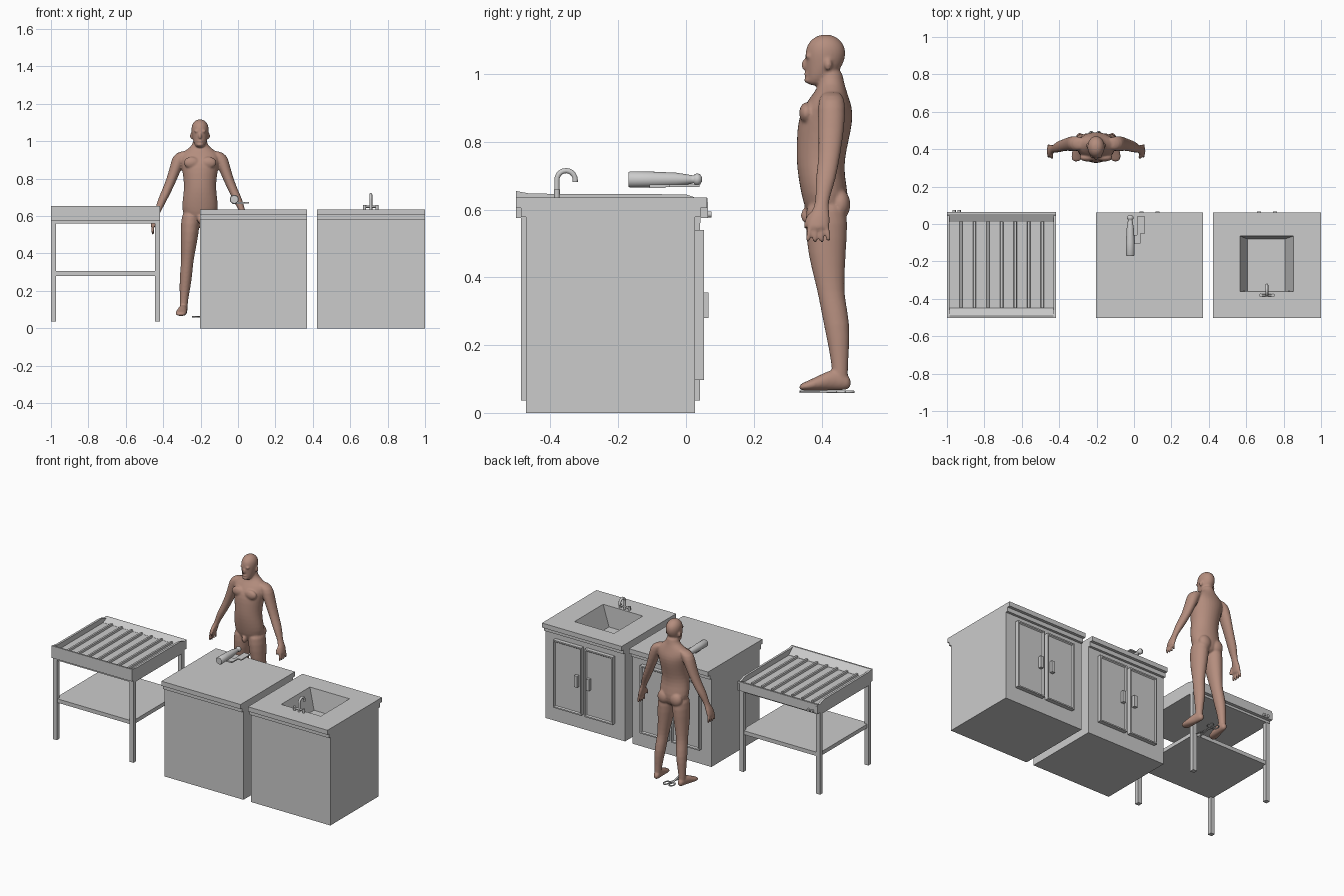
import bpy, bmesh, math
from mathutils import Matrix

if "Cube" in bpy.data.objects:
    bpy.data.objects.remove(bpy.data.objects["Cube"])

def finish(bm, name, smooth=False, mat=None):
    bmesh.ops.recalc_face_normals(bm, faces=bm.faces[:])
    me = bpy.data.meshes.new(name)
    bm.to_mesh(me)
    bm.free()
    if smooth:
        for p in me.polygons:
            p.use_smooth = True
    ob = bpy.data.objects.new(name, me)
    bpy.context.scene.collection.objects.link(ob)
    if mat:
        me.materials.append(mat)
    return ob

def hexa(name, x0, x1, y0, y1, z0, z1, top=None):
    # box, optionally with a different rectangle on top
    a = [(x0, y0), (x1, y0), (x1, y1), (x0, y1)]
    t = top or (x0, x1, y0, y1)
    b = [(t[0], t[2]), (t[1], t[2]), (t[1], t[3]), (t[0], t[3])]
    bm = bmesh.new()
    lo = [bm.verts.new((*p, z0)) for p in a]
    hi = [bm.verts.new((*p, z1)) for p in b]
    bm.faces.new(lo)
    bm.faces.new(hi)
    for i in range(4):
        j = (i + 1) % 4
        bm.faces.new((lo[i], lo[j], hi[j], hi[i]))
    return finish(bm, name)

def profile_x(name, pts, x0, x1):
    # yz profile extruded along x
    bm = bmesh.new()
    f = bm.faces.new([bm.verts.new((x0, y, z)) for y, z in pts])
    r = bmesh.ops.extrude_face_region(bm, geom=[f], use_keep_orig=True)
    bmesh.ops.translate(bm, vec=(x1 - x0, 0, 0),
                        verts=[v for v in r['geom'] if isinstance(v, bmesh.types.BMVert)])
    return finish(bm, name)

def loft(bm, secs, axis='z', n=16, s=1, ox=0):
    # elliptical sections (x, y, z, r1, r2) across axis z or y
    rings = []
    for x, y, z, a, b in secs:
        ring = []
        for i in range(n):
            t = 2 * math.pi * i / n
            c, d = a * math.cos(t), b * math.sin(t)
            p = (x + c, y + d, z) if axis == 'z' else (x + c, y, z + d)
            ring.append(bm.verts.new((ox + s * p[0], p[1], p[2])))
        rings.append(ring)
    for r, q in zip(rings, rings[1:]):
        for i in range(n):
            j = (i + 1) % n
            bm.faces.new((r[i], r[j], q[j], q[i]))
    bm.faces.new(rings[0])
    bm.faces.new(rings[-1])

def lofted(name, secs, axis='z', n=20):
    bm = bmesh.new()
    loft(bm, secs, axis, n)
    ob = finish(bm, name, True)
    for p in ob.data.polygons:
        p.use_smooth = len(p.vertices) == 4
    return ob

def pipe(name, pts, r):
    cu = bpy.data.curves.new(name, 'CURVE')
    cu.dimensions = '3D'
    cu.bevel_depth = r
    cu.bevel_resolution = 3
    cu.use_fill_caps = True
    sp = cu.splines.new('POLY')
    sp.use_smooth = True
    sp.points.add(len(pts) - 1)
    for p, q in zip(sp.points, pts):
        p.co = (*q, 1)
    ob = bpy.data.objects.new(name, cu)
    bpy.context.scene.collection.objects.link(ob)
    return ob

# cabinets with counters, doors and handles on the +y side
def cabinet(tag, x0, x1):
    c = (x0 + x1) / 2
    body = hexa(tag + "_body", x0, x1, -.472, .027, 0, .58)
    lip = hexa(tag + "_lip", x0, x1, -.487, .043, .578, .607)
    slab = hexa(tag + "_counter", x0, x1, -.502, .062, .605, .635)
    for s, side in ((-1, "left"), (1, "right")):
        a, b = sorted((c + s * .012, c + s * .215))
        d = hexa(f"{tag}_door_{side}", a, b, .025, .053, .097, .54)
        bm = bmesh.new()
        bm.from_mesh(d.data)
        f = max(bm.faces, key=lambda f: f.calc_center_median().y)
        bmesh.ops.inset_region(bm, faces=[f], thickness=.012, depth=0)
        bmesh.ops.inset_region(bm, faces=[f], thickness=.008, depth=-.008)
        bm.to_mesh(d.data)
        bm.free()
        h = c + s * .043
        hexa(f"{tag}_handle_{side}", h - .011, h + .011, .044, .066, .28, .355)
    return body, lip, slab

cabinet("work_cabinet", -.203, .37)
parts = cabinet("sink_cabinet", .423, 1.0)

# sink basin
cut = hexa("sink_cutter", .607, .808, -.357, -.08, .5, .655, top=(.56, .86, -.362, -.062))
cut.hide_render = True
cut.hide_viewport = True
for ob in parts:
    m = ob.modifiers.new("basin", 'BOOLEAN')
    m.operation = 'DIFFERENCE'
    m.solver = 'EXACT'
    m.object = cut

# faucet
arc = [(.71, -.354 - .027 * math.cos(t), .688 + .027 * math.sin(t))
       for t in [math.pi * i / 10 for i in range(11)]]
pipe("faucet_neck", [(.71, -.381, .63)] + arc + [(.71, -.327, .682)], .008)
pipe("faucet_bar", [(.678, -.381, .65), (.742, -.381, .65)], .006)
for s in (-1, 1):
    x = .71 + s * .033
    lofted("faucet_knob", [(x, -.381, .635, .008, .008), (x, -.381, .66, .009, .009)], n=12)

# drain table
X0, X1 = -1.0, -.417
for x in (X0, X1 - .028):
    for y in (-.487, .013):
        hexa("table_leg", x, x + .028, y, y + .028, .037, .565)
hexa("table_shelf", X0 + .01, X1 - .01, -.48, .035, .28, .305)
hexa("tray_base", X0, X1, -.487, .043, .56, .577)
hexa("tray_floor", X0 + .002, X1 - .002, -.49, .05, .575, .612)
side = [(-.502, .575), (-.502, .655), (-.46, .647), (0, .645), (.065, .622), (.065, .575)]
profile_x("tray_wall_left", side, X0, X0 + .014)
profile_x("tray_wall_right", side, X1 - .014, X1)
profile_x("tray_front", [(-.502, .575), (-.502, .654), (-.492, .654), (-.448, .613), (-.448, .575)], X0 + .001, X1 - .001)
profile_x("tray_back", [(.064, .575), (.064, .634), (.054, .634), (.012, .613), (.012, .575)], X0 + .001, X1 - .001)
for i in range(7):
    x = -.925 + i * .0725
    hexa("tray_ridge", x - .009, x + .009, -.45, .014, .61, .624, top=(x - .006, x + .006, -.45, .014))
for x in (-.962, -.935):
    lofted("tray_knob", [(x, .06, .586, .009, .009), (x, .075, .586, .009, .009)], 'y', 14)

# hand tool above the work counter
tool = [(-.17, .021), (-.165, .024), (-.1, .023), (-.03, .02), (.015, .013), (.022, .011),
        (.026, .016), (.034, .018), (.042, .015), (.047, .006)]
lofted("tool_grip", [(-.02, y, .689, r, r) for y, r in tool], 'y')
hexa("tool_foot", -.03, .03, -.108, -.06, .664, .674)
hexa("tool_blade", .016, .034, -.105, .04, .667, .674)
hexa("tool_guard", .034, .06, -.05, .04, .667, .674)

# standing figure: lofted limbs blended by a voxel remesh
skin = bpy.data.materials.new("skin")
skin.diffuse_color = (.46, .27, .21, 1)
skin.use_nodes = True
skin.node_tree.nodes["Principled BSDF"].inputs["Base Color"].default_value = skin.diffuse_color
CX = -.203
bm = bmesh.new()
torso = [(.56, .415, .04, .04), (.60, .414, .09, .064), (.645, .41, .1, .071), (.70, .399, .093, .07),
         (.75, .397, .087, .073), (.80, .403, .09, .078), (.86, .411, .1, .083), (.90, .418, .11, .075),
         (.935, .424, .105, .056), (.96, .43, .065, .042), (.98, .428, .04, .038), (1.02, .424, .037, .037)]
head = [(.966, .38, .016, .014), (.976, .385, .027, .03), (1.0, .4, .038, .046), (1.03, .409, .044, .057),
        (1.06, .412, .048, .062), (1.087, .412, .045, .056), (1.107, .412, .031, .038), (1.117, .412, .012, .014)]
for part in (torso, head):
    loft(bm, [(0, y, z, a, b) for z, y, a, b in part], ox=CX)
arm = [(.07, .43, .95, .03, .026), (.105, .43, .925, .042, .04), (.122, .43, .88, .035, .042),
       (.15, .427, .8, .029, .036), (.178, .42, .735, .027, .031), (.2, .412, .69, .026, .031),
       (.22, .404, .64, .019, .022), (.232, .4, .61, .016, .02), (.242, .394, .585, .017, .032),
       (.25, .39, .55, .015, .036), (.252, .389, .54, .012, .033)]
leg = [(.048, .412, .64, .045, .058), (.052, .415, .56, .053, .065), (.058, .415, .47, .045, .057),
       (.066, .425, .38, .035, .043), (.07, .43, .34, .033, .039), (.077, .446, .26, .034, .04),
       (.084, .452, .18, .025, .029), (.088, .455, .12, .021, .023), (.088, .455, .08, .021, .024)]
foot = [(.087, .487, .088, .01, .012), (.087, .475, .091, .02, .025), (.09, .44, .1, .023, .034),
        (.097, .4, .09, .028, .025), (.103, .36, .08, .033, .015), (.105, .332, .075, .022, .009)]
for s in (-1, 1):
    loft(bm, arm, s=s, ox=CX)
    loft(bm, leg, s=s, ox=CX)
    loft(bm, foot, 'y', s=s, ox=CX)
    # fingers and thumb
    for k in range(4):
        y = .365 + k * .017
        tip = y + (k - 1.5) * .004
        loft(bm, [(.25, y, .555, .009, .0085), (.256, (y + tip) / 2, .52, .009, .0085),
                  (.25, tip, .495 + abs(k - 1.5) * .005, .006, .006)], n=8, s=s, ox=CX)
    loft(bm, [(.238, .372, .595, .01, .01), (.236, .357, .565, .01, .01), (.234, .352, .54, .007, .007)], n=8, s=s, ox=CX)
# nose, chin, lips, groin, then paired ears, brows, chest and seat
blobs = [(0, .352, 1.027, .009, .013, .017), (0, .361, .982, .02, .013, .01), (0, .358, 1.0, .016, .01, .006),
         (0, .358, .583, .015, .02, .025)]
for s in (-1, 1):
    blobs += [(s * .046, .42, 1.028, .008, .012, .018), (s * .017, .359, 1.053, .016, .008, .007),
              (s * .045, .355, .885, .045, .022, .032), (s * .045, .455, .615, .043, .032, .045)]
for x, y, z, a, b, c in blobs:
    bmesh.ops.create_uvsphere(bm, u_segments=14, v_segments=8, radius=1,
                              matrix=Matrix.Translation((CX + x, y, z)) @ Matrix.Diagonal((a, b, c, 1)))
man = finish(bm, "figure", True, skin)
sub = man.modifiers.new("round", 'SUBSURF')
sub.levels = sub.render_levels = 1
rm = man.modifiers.new("blend", 'REMESH')
rm.mode = 'VOXEL'
rm.voxel_size = .005
rm.use_smooth_shade = True
sm = man.modifiers.new("soften", 'SMOOTH')
sm.factor = .5
sm.iterations = 5

# scissors lying between the feet
for s in (-1, 1):
    bl = hexa("scissor_blade", -.006, .006, -.07, .05, -.002, .002)
    bl.location = (CX - .005, .405, .062 + s * .002)
    bl.rotation_euler = (0, 0, s * .22)
    ring = [(CX - .005 - s * .02 + .015 * math.cos(t), .47 + .024 * math.sin(t), .062)
            for t in [2 * math.pi * i / 16 for i in range(17)]]
    pipe("scissor_ring", ring, .004)
